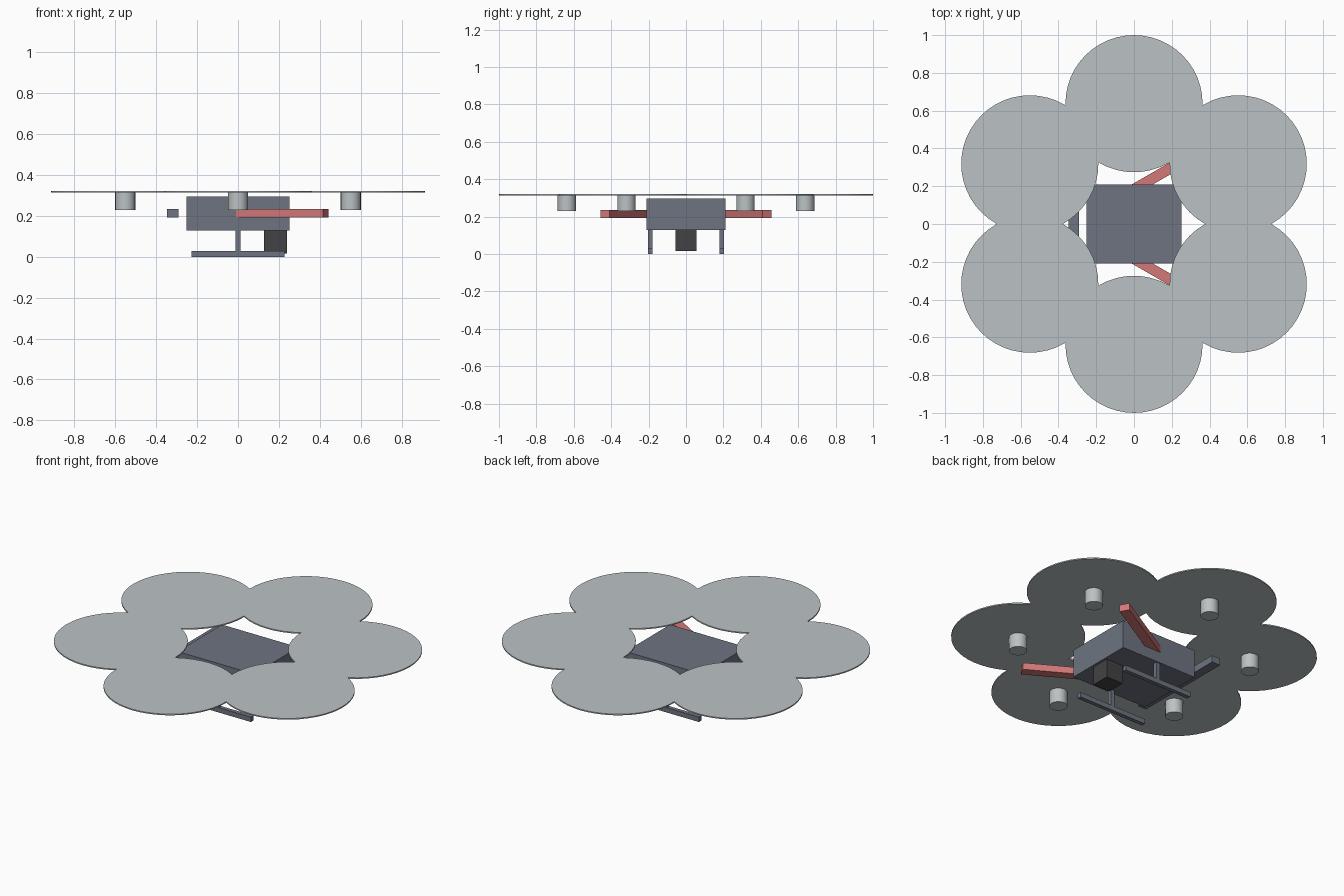
import bpy
from math import radians, cos, sin

cube = bpy.data.objects.get("Cube")
if cube:
    bpy.data.objects.remove(cube, do_unlink=True)


def material(name, rgb):
    mat = bpy.data.materials.new(name)
    mat.use_nodes = True
    mat.diffuse_color = (*rgb, 1)
    bsdf = next(n for n in mat.node_tree.nodes if n.type == 'BSDF_PRINCIPLED')
    bsdf.inputs["Base Color"].default_value = (*rgb, 1)
    return mat


slate = material("slate grey", (0.155, 0.175, 0.22))
red = material("soft red", (0.66, 0.19, 0.19))
silver = material("light grey", (0.50, 0.54, 0.56))
black = material("near black", (0.055, 0.055, 0.058))


def finish(name, mat):
    obj = bpy.context.object
    obj.name = name
    obj.data.materials.append(mat)
    return obj


def box(name, mat, center, size, turn=0):
    bpy.ops.mesh.primitive_cube_add(size=1, location=center)
    obj = finish(name, mat)
    obj.scale = size
    obj.rotation_euler.z = radians(turn)
    return obj


def cylinder(name, mat, x, y, bottom, top, radius, sides):
    bpy.ops.mesh.primitive_cylinder_add(vertices=sides, radius=radius, depth=top - bottom,
                                        location=(x, y, (top + bottom) / 2))
    obj = finish(name, mat)
    bpy.ops.object.shade_smooth_by_angle(angle=radians(30))
    return obj


# Central body and the camera hung under its nose
box("body", slate, (0, 0, 0.212), (0.505, 0.42, 0.168))
box("camera", black, (0.183, 0, 0.073), (0.112, 0.112, 0.112))

# Landing gear: a skid and one strut on each side
for side, label in ((1, "left"), (-1, "right")):
    y = side * 0.191
    box(label + "_skid", slate, (0, y, 0.0145), (0.455, 0.024, 0.029))
    box(label + "_strut", slate, (0, y, 0.079), (0.026, 0.024, 0.102))

# Arms: two red at the nose end, one grey cross bar at the tail
spread = 0.637
for name, mat, angle, turn in (("red_arm_left", red, 60, 30),
                               ("red_arm_right", red, -60, -30),
                               ("tail_arm", slate, 180, 90)):
    a = radians(angle)
    box(name, mat, (spread / 2 * cos(a), spread / 2 * sin(a), 0.214),
        (0.625, 0.056, 0.041), turn)

# Ring of motors and rotor discs
for i in range(6):
    a = radians(30 + 60 * i)
    x, y = spread * cos(a), spread * sin(a)
    cylinder(f"motor_{i + 1}", silver, x, y, 0.229, 0.314, 0.049, 24)
    cylinder(f"rotor_disc_{i + 1}", silver, x, y, 0.314, 0.321, 0.363, 48)
